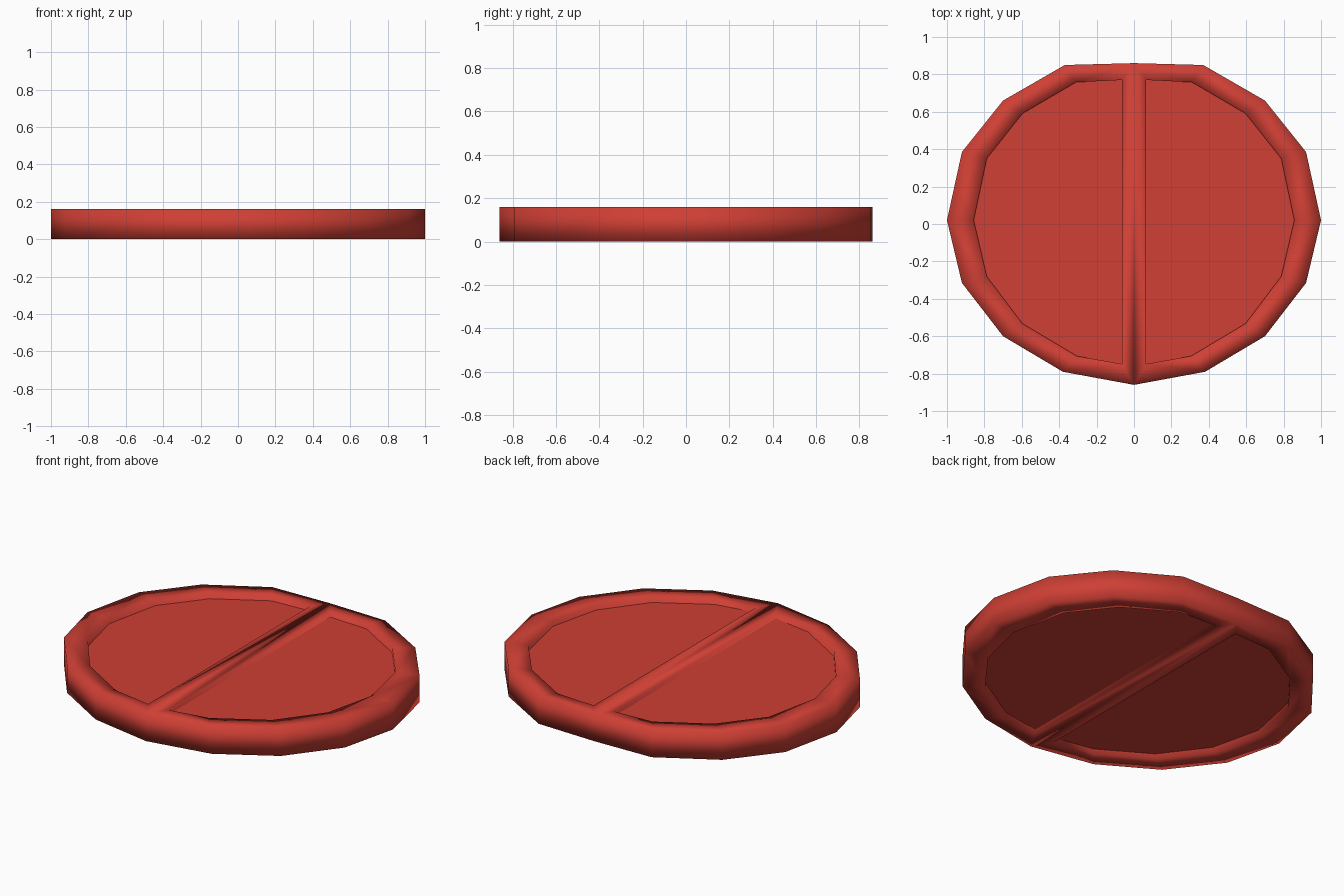
import bpy, bmesh

if "Cube" in bpy.data.objects:
    bpy.data.objects.remove(bpy.data.objects["Cube"])

# Half outlines in plan, from back to front along the right side
OUTER = [(0, .86), (.37, .85), (.70, .66), (.92, .385), (1, .02),
         (.92, -.315), (.70, -.60), (.38, -.79), (0, -.86)]
INNER = [(.065, .77), (.31, .758), (.597, .59), (.787, .35), (.857, .02),
         (.787, -.28), (.597, -.532), (.305, -.706), (.065, -.748)]
HEIGHT, RECESS = .16, .03

red = bpy.data.materials.new("red")
red.diffuse_color = (.62, .05, .035, 1)
red.use_nodes = True
red.node_tree.nodes["Principled BSDF"].inputs["Base Color"].default_value = red.diffuse_color


def finish(name, bm, smooth):
    mesh = bpy.data.meshes.new(name)
    for f in bm.faces:
        f.smooth = smooth
    bm.to_mesh(mesh)
    bm.free()
    mesh.materials.append(red)
    obj = bpy.data.objects.new(name, mesh)
    bpy.context.collection.objects.link(obj)
    return obj


# Rim and centre bar: one smooth solid with two openings
bm = bmesh.new()
n = len(OUTER)
for side in (1, -1):
    def ring(points, z):
        return [bm.verts.new((side * x, y, z)) for x, y in points]
    ob, ot = ring(OUTER, 0), ring(OUTER, HEIGHT)
    ib, it = ring(INNER, 0), ring(INNER, HEIGHT)
    for i in range(n - 1):
        bm.faces.new((ot[i], ot[i + 1], it[i + 1], it[i]))
        bm.faces.new((ob[i], ob[i + 1], ib[i + 1], ib[i]))
        bm.faces.new((ob[i], ob[i + 1], ot[i + 1], ot[i]))
        bm.faces.new((ib[i], ib[i + 1], it[i + 1], it[i]))
    bm.faces.new((ib[0], ib[-1], it[-1], it[0]))
    for o, c in ((ot, it), (ob, ib)):
        bm.faces.new((o[0], c[0], c[-1], o[-1]))
bmesh.ops.remove_doubles(bm, verts=bm.verts, dist=1e-5)
bmesh.ops.recalc_face_normals(bm, faces=bm.faces)
finish("rim_and_bar", bm, True)

# Flat recessed panels, top and bottom faces
for name, side in (("right_panel", 1), ("left_panel", -1)):
    bm = bmesh.new()
    for z, up in ((HEIGHT - RECESS, 1), (RECESS, -1)):
        face = bm.faces.new([bm.verts.new((side * x, y, z)) for x, y in INNER])
        face.normal_update()
        if face.normal.z * up < 0:
            face.normal_flip()
    finish(name, bm, False)
